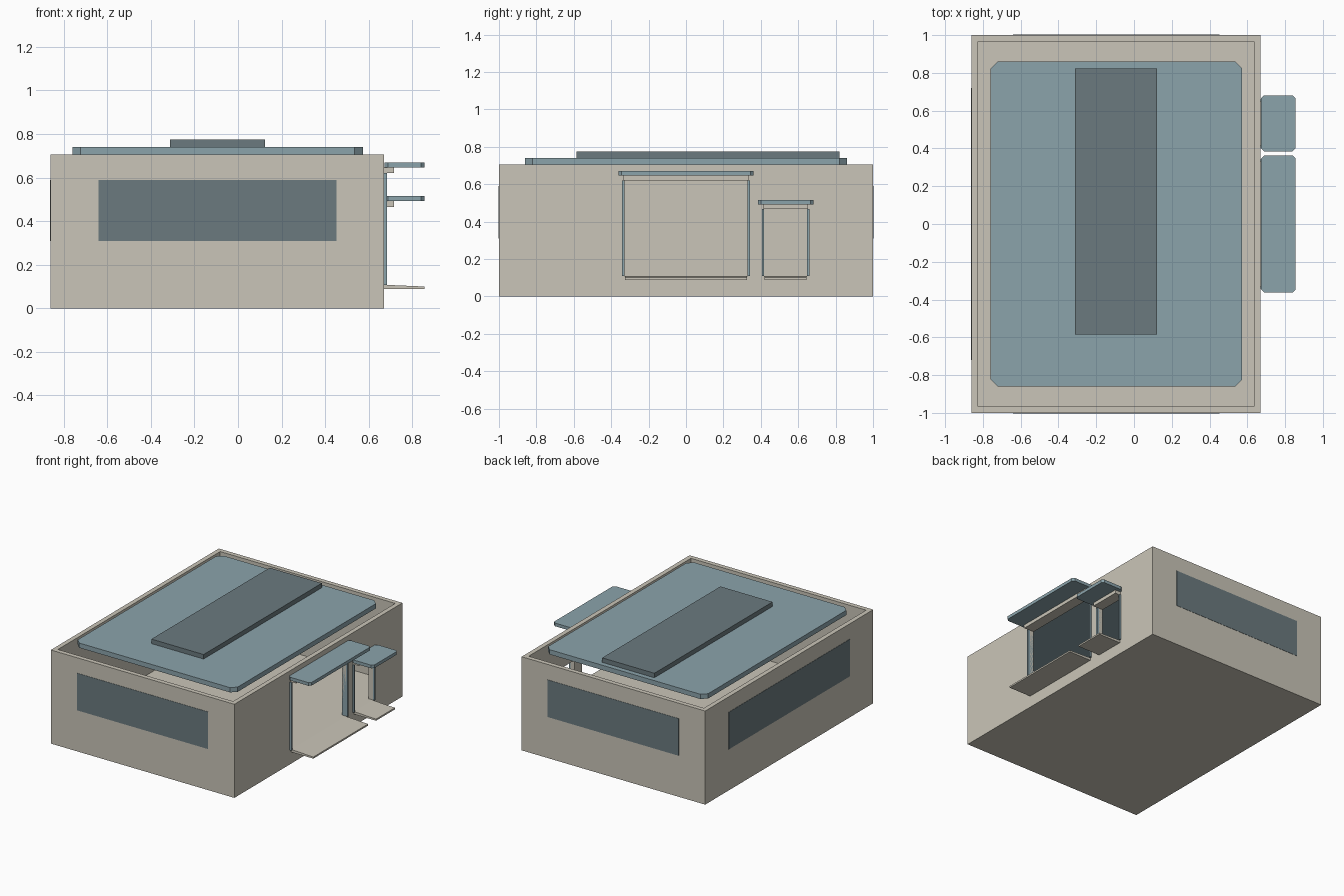
import bpy
import bmesh

if "Cube" in bpy.data.objects:
    bpy.data.objects.remove(bpy.data.objects["Cube"], do_unlink=True)


def material(name, rgb):
    m = bpy.data.materials.new(name)
    m.use_nodes = True
    m.diffuse_color = (*rgb, 1)
    m.node_tree.nodes["Principled BSDF"].inputs["Base Color"].default_value = (*rgb, 1)
    return m


PLASTER = material("warm plaster", (0.59, 0.56, 0.48))
BLUE = material("blue metal", (0.26, 0.37, 0.41))
GLASS = material("dark glass", (0.147, 0.195, 0.212))


def box(name, x, y, z, mat, chamfer=0.0):
    """Box from axis ranges, with optional chamfered upright corners."""
    bm = bmesh.new()
    bmesh.ops.create_cube(bm, size=1)
    for v in bm.verts:
        v.co = [r[0] if c < 0 else r[1] for c, r in zip(v.co, (x, y, z))]
    if chamfer:
        upright = [e for e in bm.edges
                   if abs(e.verts[0].co.z - e.verts[1].co.z) > 0.001]
        bmesh.ops.bevel(bm, geom=upright, offset=chamfer, segments=1,
                        affect='EDGES', profile=0.5)
    mesh = bpy.data.meshes.new(name)
    bm.to_mesh(mesh)
    bm.free()
    mesh.materials.append(mat)
    ob = bpy.data.objects.new(name, mesh)
    bpy.context.collection.objects.link(ob)
    return ob


def cut(target, x, y, z):
    cutter = box("cutter", x, y, z, PLASTER)
    cutter.hide_render = True
    mod = target.modifiers.new("cut", 'BOOLEAN')
    mod.operation = 'DIFFERENCE'
    mod.solver = 'EXACT'
    mod.object = cutter
    bpy.context.view_layer.objects.active = target
    bpy.ops.object.modifier_apply(modifier=mod.name)
    bpy.data.objects.remove(cutter, do_unlink=True)


# Main dimensions
LEFT, RIGHT, HALF, TOP = -0.86, 0.67, 1.0, 0.705
WALL, FLOOR = 0.035, 0.108
INNER = RIGHT - WALL

# Open-topped shell with a raised floor
shell = box("building_shell", (LEFT, RIGHT), (-HALF, HALF), (0, TOP), PLASTER)
cut(shell, (LEFT + WALL, INNER), (WALL - HALF, HALF - WALL), (FLOOR, 1))


def doorway(name, y0, y1, head):
    """Opening with jambs, lintel, chamfered canopy and sloping landing."""
    frame = 0.012
    cut(shell, (INNER - 0.1, RIGHT + 0.1), (y0 + frame, y1 - frame), (FLOOR, head))
    for side, a in (("near", y0), ("far", y1 - frame)):
        box(f"{name}_{side}_jamb", (INNER, RIGHT + 0.014), (a, a + frame),
            (FLOOR, head), BLUE)
    box(f"{name}_lintel", (RIGHT, 0.717), (y0 + 0.008, y1 - 0.008),
        (head, head + 0.028), PLASTER)
    box(f"{name}_canopy", (RIGHT + 0.002, 0.856), (y0 - 0.021, y1 + 0.021),
        (head + 0.026, head + 0.05), BLUE, 0.016)
    landing = box(f"{name}_landing", (RIGHT, 0.856), (y0 + 0.015, y1 - 0.015),
                  (0.088, FLOOR), PLASTER)
    for v in landing.data.vertices:
        if v.co.x > 0.8 and v.co.z > 0.1:
            v.co.z = 0.1


doorway("large_door", -0.341, 0.341, 0.62)
doorway("small_door", 0.406, 0.66, 0.466)

# Roof panel and raised skylight
box("roof_panel", (-0.76, 0.573), (-0.86, 0.86), (0.705, 0.741), BLUE, 0.038)
box("skylight", (-0.312, 0.123), (-0.585, 0.822), (0.741, 0.775), GLASS)

# Window plates on the front, back and right walls
SILL, HEAD, THIN = 0.31, 0.59, 0.002
box("front_window", (-0.64, 0.452), (-HALF - THIN, -HALF), (SILL, HEAD), GLASS)
box("back_window", (-0.64, 0.452), (HALF, HALF + THIN), (SILL, HEAD), GLASS)
box("right_window", (LEFT - THIN, LEFT), (-0.72, 0.72), (SILL, HEAD), GLASS)
